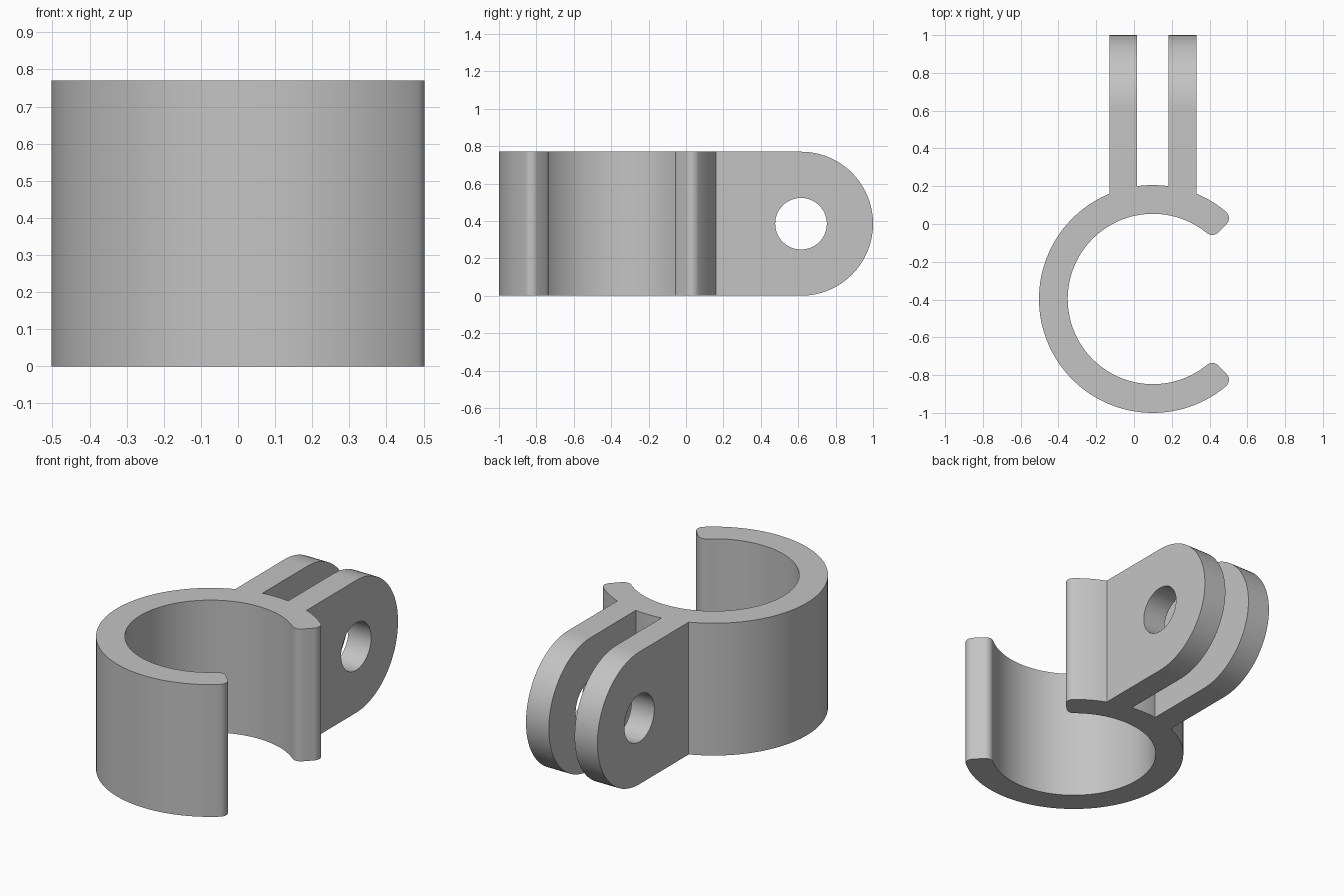
import bpy, bmesh
from math import sin, cos, asin, pi, radians

default = bpy.data.objects.get("Cube")
if default:
    bpy.data.objects.remove(default, do_unlink=True)

HEIGHT = 0.77
CX, CY = 0.1, -0.397            # centre of the ring
R_OUT, R_IN = 0.603, 0.451
FILLET = 0.045                  # rounding of the ring tips
OPENING = radians(45.5)         # half angle of the opening
EYE_Y, EYE_Z = 0.615, HEIGHT / 2
HOLE_R = 0.138

grey = bpy.data.materials.new("plain grey")
grey.use_nodes = True
colour = (0.55, 0.55, 0.55, 1)
grey.diffuse_color = colour
grey.node_tree.nodes["Principled BSDF"].inputs["Base Color"].default_value = colour


def arc(cx, cy, r, a0, a1, n):
    return [(cx + r * cos(a0 + (a1 - a0) * i / n),
             cy + r * sin(a0 + (a1 - a0) * i / n)) for i in range(n + 1)]


def prism(name, points, vector):
    """Extrude a closed 3D outline along a vector."""
    bm = bmesh.new()
    face = bm.faces.new([bm.verts.new(p) for p in points])
    out = bmesh.ops.extrude_face_region(bm, geom=[face], use_keep_orig=True)
    moved = [v for v in out["geom"] if isinstance(v, bmesh.types.BMVert)]
    bmesh.ops.translate(bm, verts=moved, vec=vector)
    bmesh.ops.recalc_face_normals(bm, faces=bm.faces)
    mesh = bpy.data.meshes.new(name)
    bm.to_mesh(mesh)
    bm.free()
    mesh.materials.append(grey)
    obj = bpy.data.objects.new(name, mesh)
    bpy.context.collection.objects.link(obj)
    return obj


def combine(target, tool, operation):
    """Apply a boolean and remove the tool object."""
    mod = target.modifiers.new("combine", "BOOLEAN")
    mod.operation, mod.solver, mod.object = operation, "EXACT", tool
    bpy.context.view_layer.objects.active = target
    bpy.ops.object.modifier_apply(modifier=mod.name)
    bpy.data.objects.remove(tool, do_unlink=True)


# Open ring: outer arc, two rounded tips, inner arc
r_o, r_i = R_OUT - FILLET, R_IN + FILLET
a_o = OPENING + asin(FILLET / r_o)
a_i = OPENING + asin(FILLET / r_i)


def tip_round(r, a, start, end):
    return arc(CX + r * cos(a), CY + r * sin(a), FILLET, start, end, 8)


upper_tip = (tip_round(r_i, a_i, a_i + pi, OPENING + 1.5 * pi)
             + tip_round(r_o, a_o, OPENING - pi / 2, a_o))
lower_tip = [(x, 2 * CY - y) for x, y in reversed(upper_tip)]
outline = (upper_tip + arc(CX, CY, R_OUT, a_o, 2 * pi - a_o, 96)[1:-1]
           + lower_tip + arc(CX, CY, R_IN, 2 * pi - a_i, a_i, 96)[1:-1])
clamp = prism("clamp_ring_with_lugs", [(x, y, 0) for x, y in outline], (0, 0, HEIGHT))

# Pair of round-ended lugs with a bolt hole
side = [(0.1, 0)] + arc(EYE_Y, EYE_Z, HEIGHT / 2, -pi / 2, pi / 2, 48) + [(0.1, HEIGHT)]
hole = arc(EYE_Y, EYE_Z, HOLE_R, 0, 2 * pi, 64)[:-1]
for name, x0 in (("right_lug", -0.13), ("left_lug", 0.183)):
    lug = prism(name, [(x0, y, z) for y, z in side], (0.147, 0, 0))
    cutter = prism("bolt_hole_cutter", [(x0 - 0.05, y, z) for y, z in hole], (0.25, 0, 0))
    cutter.hide_render = True
    combine(lug, cutter, "DIFFERENCE")
    combine(clamp, lug, "UNION")

# Smooth curved walls, keep edges sharp
bpy.ops.object.select_all(action="DESELECT")
clamp.select_set(True)
bpy.context.view_layer.objects.active = clamp
bpy.ops.object.shade_smooth_by_angle(angle=radians(25))
